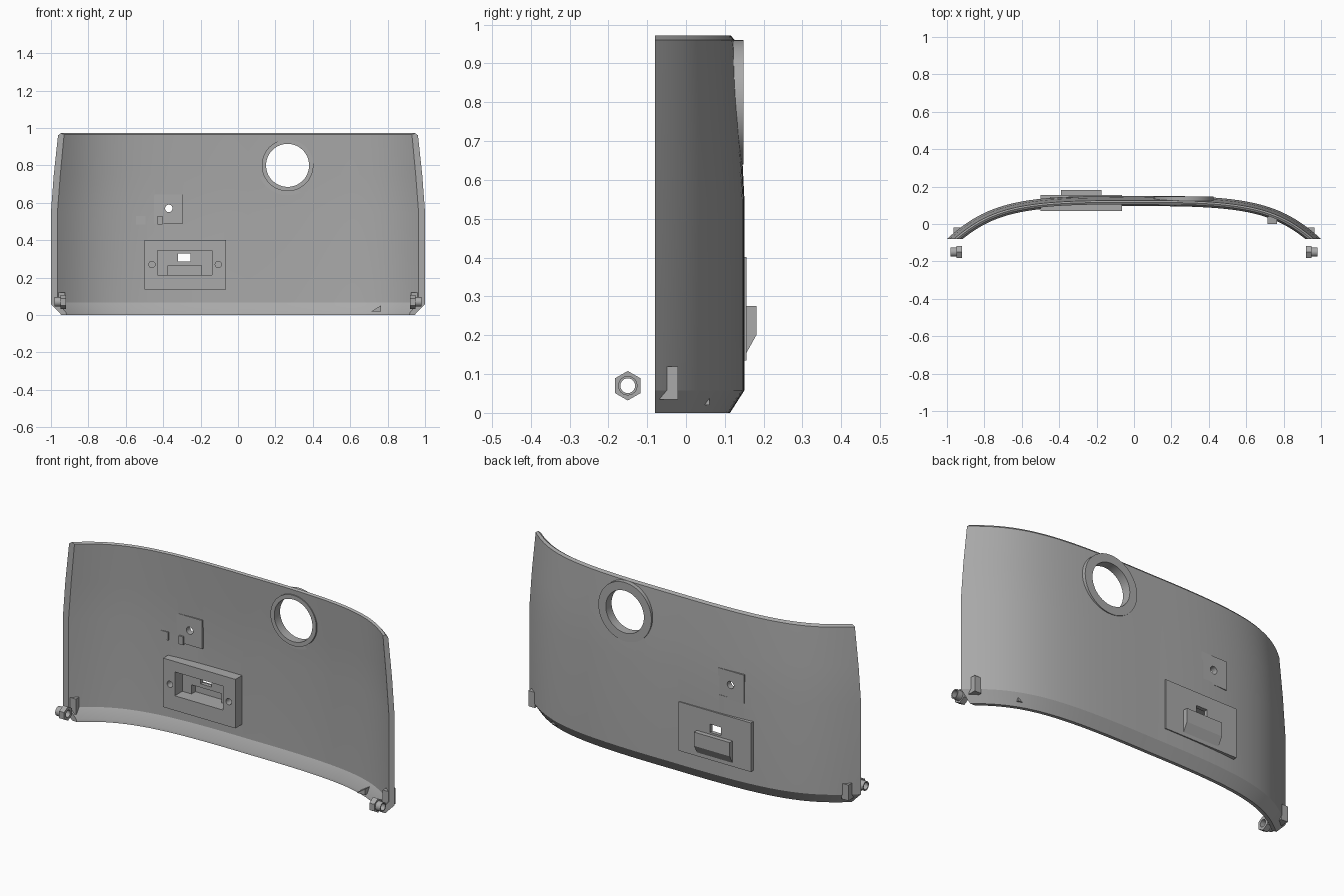
import bpy, bmesh, math
from mathutils import Vector, Matrix
from mathutils.geometry import interpolate_bezier

cube = bpy.data.objects.get("Cube")
if cube:
    bpy.data.objects.remove(cube, do_unlink=True)

grey = bpy.data.materials.new("plain grey")
grey.use_nodes = True
colour = (0.4, 0.4, 0.4, 1)
grey.diffuse_color = colour
grey.node_tree.nodes["Principled BSDF"].inputs["Base Color"].default_value = colour


def make(name, bm):
    bmesh.ops.recalc_face_normals(bm, faces=bm.faces)
    mesh = bpy.data.meshes.new(name)
    bm.to_mesh(mesh)
    bm.free()
    ob = bpy.data.objects.new(name, mesh)
    bpy.context.collection.objects.link(ob)
    mesh.materials.append(grey)
    return ob


def prism(name, outline, axis, lo, hi):
    """Extrude a 2D outline along x or y; outline is (y, z) or (x, z)."""
    bm = bmesh.new()
    place = (lambda p, t: (t, p[0], p[1])) if axis == "x" else (lambda p, t: (p[0], t, p[1]))
    ends = [[bm.verts.new(place(p, t)) for p in outline] for t in (lo, hi)]
    n = len(outline)
    for end in ends:
        bm.faces.new(end)
    for i in range(n):
        j = (i + 1) % n
        bm.faces.new((ends[0][i], ends[0][j], ends[1][j], ends[1][i]))
    return make(name, bm)


def box(name, x0, x1, y0, y1, z0, z1):
    return prism(name, [(x0, z0), (x1, z0), (x1, z1), (x0, z1)], "y", y0, y1)


def disc(name, a, z, r, axis, lo, hi, sides=48):
    ring = [math.tau * (i + 0.5 if sides == 4 else i) / sides + math.pi / 2 for i in range(sides)]
    return prism(name, [(a + r * math.cos(t), z + r * math.sin(t)) for t in ring], axis, lo, hi)


def boolean(ob, tools, operation="DIFFERENCE"):
    bpy.context.view_layer.objects.active = ob
    for tool in tools:
        mod = ob.modifiers.new("cut", "BOOLEAN")
        mod.object, mod.operation, mod.solver = tool, operation, "EXACT"
        bpy.ops.object.modifier_apply(modifier=mod.name)
        bpy.data.objects.remove(tool, do_unlink=True)


def smooth(ob):
    bpy.ops.object.select_all(action="DESELECT")
    ob.select_set(True)
    bpy.context.view_layer.objects.active = ob
    bpy.ops.object.shade_smooth_by_angle(angle=math.radians(20))


# Curved shell: plan curve offset inward by a different amount at each height
FRONT = -0.08
half = interpolate_bezier(Vector((0, 0.15)), Vector((0.6, 0.155)),
                          Vector((0.78, 0.12)), Vector((1, FRONT)), 33)


def plan_curve(inset):
    pts = []
    for i, p in enumerate(half):
        t = (half[min(i + 1, 32)] - half[max(i - 1, 0)]).normalized()
        if i == 0:
            t = Vector((1, 0))
        pts.append(Vector((p.x, p.y)) + inset * Vector((t.y, -t.x)))
    out = [pts[0]]
    for a, b in zip(pts, pts[1:]):
        if b.y <= FRONT:
            out.append(a.lerp(b, (a.y - FRONT) / (a.y - b.y)))
            break
        out.append(b)
    # even resampling keeps every row the same length
    row = []
    for k in range(33):
        f = k / 32 * (len(out) - 1)
        i = min(int(f), len(out) - 2)
        row.append(out[i].lerp(out[i + 1], f - i))
    return [Vector((-p.x, p.y)) for p in row[:0:-1]] + row


section = [(0, 0.037), (0.058, 0), (0.55, 0), (0.75, 0.01), (0.96, 0.025), (0.972, 0.035),
           (0.965, 0.046), (0.75, 0.033), (0.55, 0.023), (0.066, 0.023), (0.015, 0.052), (0, 0.055)]
bm = bmesh.new()
rows = [[bm.verts.new((p.x, p.y, z)) for p in plan_curve(d)] for z, d in section]
for a, b in zip(rows, rows[1:] + rows[:1]):
    for i in range(len(a) - 1):
        bm.faces.new((a[i], a[i + 1], b[i + 1], b[i]))
for end in (0, -1):
    bm.faces.new([row[end] for row in rows])
shell = make("curved_panel", bm)
HX, HZ = 0.265, 0.8
boolean(shell, [disc("cut", HX, HZ, 0.13, "y", 0, 0.3),
                box("cut", -0.48, -0.085, 0, 0.3, 0.15, 0.385),
                box("cut", -0.44, -0.305, 0, 0.3, 0.5, 0.635)])
smooth(shell)

# Round port collar with a stepped rim
collar = disc("port_collar", HX, HZ, 0.16, "y", 0.118, 0.148, 64)
boolean(collar, [disc("rim", HX, HZ, 0.138, "y", 0.098, 0.14, 64)], "UNION")
boolean(collar, [disc("cut", HX, HZ, 0.115, "y", 0, 0.3, 64)])
smooth(collar)

# Connector housing with a hooded back, front pocket, slot and screw holes
housing = box("connector_housing", -0.5, -0.065, 0.07, 0.156, 0.135, 0.402)
hood = prism("hood", [(0.13, 0.155), (0.156, 0.155), (0.181, 0.2), (0.181, 0.275), (0.13, 0.275)],
             "x", -0.39, -0.175)
boolean(housing, [hood], "UNION")
boolean(housing, [box("cut", -0.43, -0.14, 0, 0.135, 0.215, 0.345),
                  box("cut", -0.375, -0.195, 0.1, 0.168, 0.215, 0.265),
                  box("cut", -0.32, -0.255, 0.1, 0.3, 0.285, 0.33)]
        + [disc("cut", x, 0.27, 0.017, "y", 0, 0.12, 24) for x in (-0.46, -0.105)])

# Small square mount plate with a through hole
mount = box("square_mount", -0.45, -0.295, 0.112, 0.145, 0.49, 0.645)
boolean(mount, [disc("cut", -0.37, 0.57, 0.02, "y", 0, 0.3, 24)])
box("small_pad", -0.545, -0.495, 0.105, 0.125, 0.485, 0.53)
box("small_rib", -0.43, -0.405, 0.103, 0.125, 0.485, 0.53)

# Hexagonal nuts with sleeves, and the corner blocks behind them
for side, s in (("left", 1), ("right", -1)):
    nut = disc(side + "_nut", -0.15, 0.07, 0.038, "x", *sorted((s * 0.92, s * 0.95)), 6)
    sleeve = disc("sleeve", -0.15, 0.07, 0.025, "x", *sorted((s * 0.93, s * 0.98)), 24)
    boolean(nut, [sleeve], "UNION")
    boolean(nut, [disc("cut", -0.15, 0.07, 0.019, "x", -2, 2, 24)])
    smooth(nut)
    box(side + "_corner_block", *sorted((s * 0.925, s * 0.965)), -0.075, -0.02, 0.035, 0.12)

# Wedge rib on the lower ledge
prism("ledge_wedge", [(0.715, 0.02), (0.765, 0.02), (0.765, 0.052)], "y", 0.0, 0.06)
